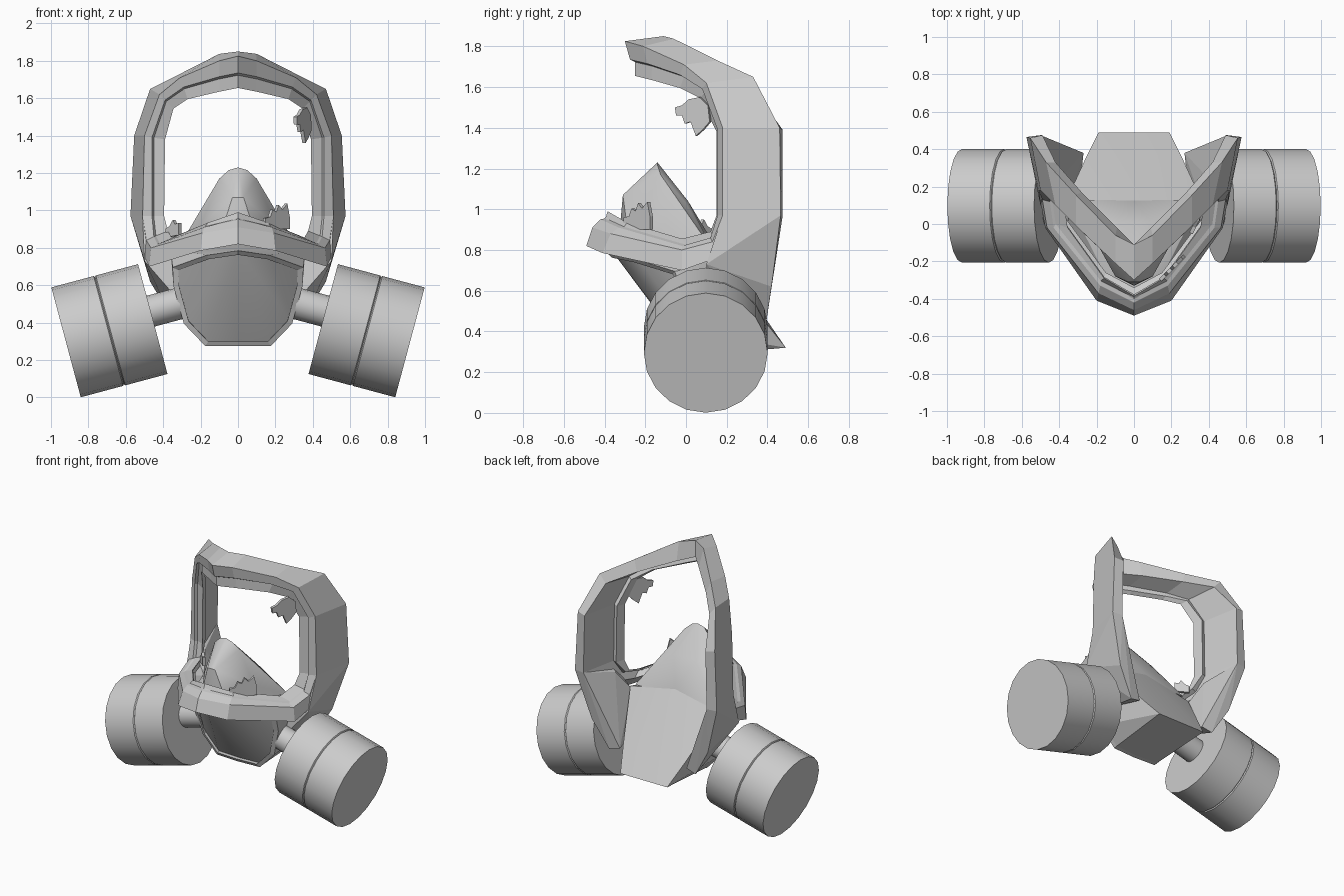
import bpy, bmesh, math
from mathutils import Vector as V, Matrix

if "Cube" in bpy.data.objects:
    bpy.data.objects.remove(bpy.data.objects["Cube"])


def finish(name, bm, mirror=False, smooth=None):
    bmesh.ops.recalc_face_normals(bm, faces=bm.faces[:])
    me = bpy.data.meshes.new(name)
    bm.to_mesh(me)
    bm.free()
    ob = bpy.data.objects.new(name, me)
    bpy.context.collection.objects.link(ob)
    if mirror:
        m = ob.modifiers.new("mirror", 'MIRROR')
        m.merge_threshold = 0.002
    if smooth:
        bpy.ops.object.select_all(action='DESELECT')
        ob.select_set(True)
        bpy.context.view_layer.objects.active = ob
        bpy.ops.object.shade_smooth_by_angle(angle=math.radians(smooth))
    return ob


def half_tube(name, sections):
    """Skin closed sections running from x=0 to x=0, then mirror."""
    bm = bmesh.new()
    rings = [[bm.verts.new(p) for p in s] for s in sections]
    n = len(rings[0])
    for a, b in zip(rings, rings[1:]):
        for i in range(n):
            j = (i + 1) % n
            bm.faces.new((a[i], a[j], b[j], b[i]))
    return finish(name, bm, mirror=True)


def hull(name, pts, both=True, smooth=None, sx=1):
    bm = bmesh.new()
    for x, y, z in pts:
        for s in ((1, -1) if both and x else (1,)):
            bm.verts.new((x * s * sx, y, z))
    bmesh.ops.convex_hull(bm, input=bm.verts[:])
    loose = [v for v in bm.verts if not v.link_faces]
    bmesh.ops.delete(bm, geom=loose, context='VERTS')
    bmesh.ops.dissolve_limit(bm, angle_limit=math.radians(1), verts=bm.verts[:], edges=bm.edges[:])
    return finish(name, bm, smooth=smooth)


def lathe(name, profile, origin, axis, sides):
    """Turn (distance along axis, radius) pairs about an axis."""
    bm = bmesh.new()
    rot = V(axis).to_track_quat('Z', 'Y').to_matrix().to_4x4()
    mat = Matrix.Translation(origin) @ rot
    rings = [[bm.verts.new(mat @ V((r * math.cos(2 * math.pi * k / sides),
                                    r * math.sin(2 * math.pi * k / sides), d)))
              for k in range(sides)] for d, r in profile]
    for a, b in zip(rings, rings[1:]):
        for k in range(sides):
            j = (k + 1) % sides
            bm.faces.new((a[k], a[j], b[j], b[k]))
    bm.faces.new(rings[0])
    bm.faces.new(rings[-1])
    return finish(name, bm, smooth=30)


def shard(name, origin, u, v, outline):
    bm = bmesh.new()
    bm.faces.new([bm.verts.new(V(origin) + V(u) * a + V(v) * b) for a, b in outline])
    ob = finish(name, bm)
    m = ob.modifiers.new("thickness", 'SOLIDIFY')
    m.thickness, m.offset = 0.02, 0


# Visor frame: outer rear, outer front, front ridge, inner front, inner rear
frame = [
    [(0, -.11, 1.85), (0, -.30, 1.825), (0, -.275, 1.735), (0, -.25, 1.655), (0, -.11, 1.73)],
    [(.10, -.06, 1.837), (.10, -.21, 1.80), (.10, -.19, 1.715), (.10, -.17, 1.635), (.09, -.02, 1.71)],
    [(.31, .155, 1.73), (.31, -.01, 1.71), (.29, -.03, 1.66), (.27, -.03, 1.595), (.28, .17, 1.65)],
    [(.47, .33, 1.65), (.42, .10, 1.62), (.39, .08, 1.59), (.345, .07, 1.545), (.42, .33, 1.59)],
    [(.555, .46, 1.40), (.50, .18, 1.40), (.46, .155, 1.39), (.39, .15, 1.38), (.49, .475, 1.39)],
    [(.575, .465, .97), (.51, .18, .97), (.46, .155, .97), (.395, .15, .97), (.50, .475, .97)],
    [(.50, .12, .75), (.49, .13, .84), (.45, .12, .86), (.375, .12, .89), (.43, .24, .83)],
    [(.475, -.02, .70), (.465, -.02, .80), (.43, -.02, .82), (.355, -.02, .855), (.38, .05, .80)],
    [(.20, -.41, .785), (.19, -.37, .88), (.18, -.33, .91), (.16, -.29, .935), (.15, -.26, .87)],
    [(0, -.49, .82), (0, -.46, .91), (0, -.42, .95), (0, -.385, .99), (0, -.34, .92)],
]
sections = []
for a, b, c, d, e in [map(V, s) for s in frame]:
    step = c.lerp(d, 0.15) + V((0, .02, 0))
    lip_back = d.lerp(e, 0.2)
    sections.append([a, b, c, step, d, lip_back, lip_back.lerp(b, 0.3), e])
half_tube("visor_frame", sections)

# Tapered tails running down from the frame to the chin
tail = [(.575, .465, .97), (.51, .18, .97), (.50, .475, .97), (.42, .22, .90), (.50, .10, .73),
        (.36, .12, .76), (.47, .42, .62), (.35, .39, .42), (.27, .38, .44), (.30, .10, .50)]
for s, side in ((1, "right"), (-1, "left")):
    hull("frame_tail_" + side, tail, both=False, sx=s)

# Face cup: nose part and lower body with sloping back
hull("nose_cup", [(0, -.14, 1.23), (.05, -.14, 1.215), (.10, -.125, 1.17), (.03, -.31, 1.07),
                  (.10, -.28, .85), (0, -.33, .85), (.20, -.10, .92), (.155, .0, 1.03), (.09, .01, 1.04),
                  (.32, .13, .80), (0, .125, .85)], smooth=30)
rim = [(0, -.36, .79), (.17, -.24, .765), (.35, -.03, .70), (.345, .0, .60),
       (.29, .03, .40), (.175, .03, .28), (0, .02, .28)]
hull("face_cup_body", rim + [(.19, .49, .32), (.25, .37, .47), (.36, .13, .78), (0, .125, .85)], smooth=30)

# Raised lip around the muzzle
centre, out = V((0, -.14, .54)), V((0, -.025, -.005))
lip = []
for p in map(V, rim):
    q = p.lerp(centre, 0.09)
    lip.append([p, p + out, q + out, q + V((0, .03, 0))])
half_tube("muzzle_lip", lip)

# Filter canisters with a hairline groove, and their stems
tilt = math.radians(15)
for s, side in ((1, "right"), (-1, "left")):
    axis = (s * math.cos(tilt), 0, -math.sin(tilt))
    lathe("filter_" + side, [(-.24, .304), (-.006, .304), (0, .297), (.006, .304), (.24, .304)],
          (s * .6875, .097, .357), axis, 20)
    lathe("filter_stem_" + side, [(0, .085), (.28, .085)], (s * .23, .07, .525), axis, 16)

# Broken glass left in the frame
shard("glass_shard_top", (.385, .12, 1.45), (-.08, -.17, 0), (0, 0, .1),
      [(0, -.2), (.05, .6), (.3, 1), (.6, .9), (.8, .6), (1, .5), (.97, .1), (.8, .1),
       (.72, -.3), (.55, -.2), (.4, -.9), (.2, -.6)])
shard("glass_shard_bottom", (.14, -.30, .90), (.13, .13, 0), (0, 0, .13),
      [(0, 0), (0, .45), (.2, .5), (.3, .8), (.45, .7), (.55, 1), (.7, .8), (.9, 1.05), (1, .5), (1, 0)])
shard("glass_shard_side", (-.31, .05, .87), (-.07, .07, 0), (0, 0, .08),
      [(0, 0), (.0, .8), (.3, .7), (.45, 1), (.7, .6), (1, .4), (1, -.2)])
